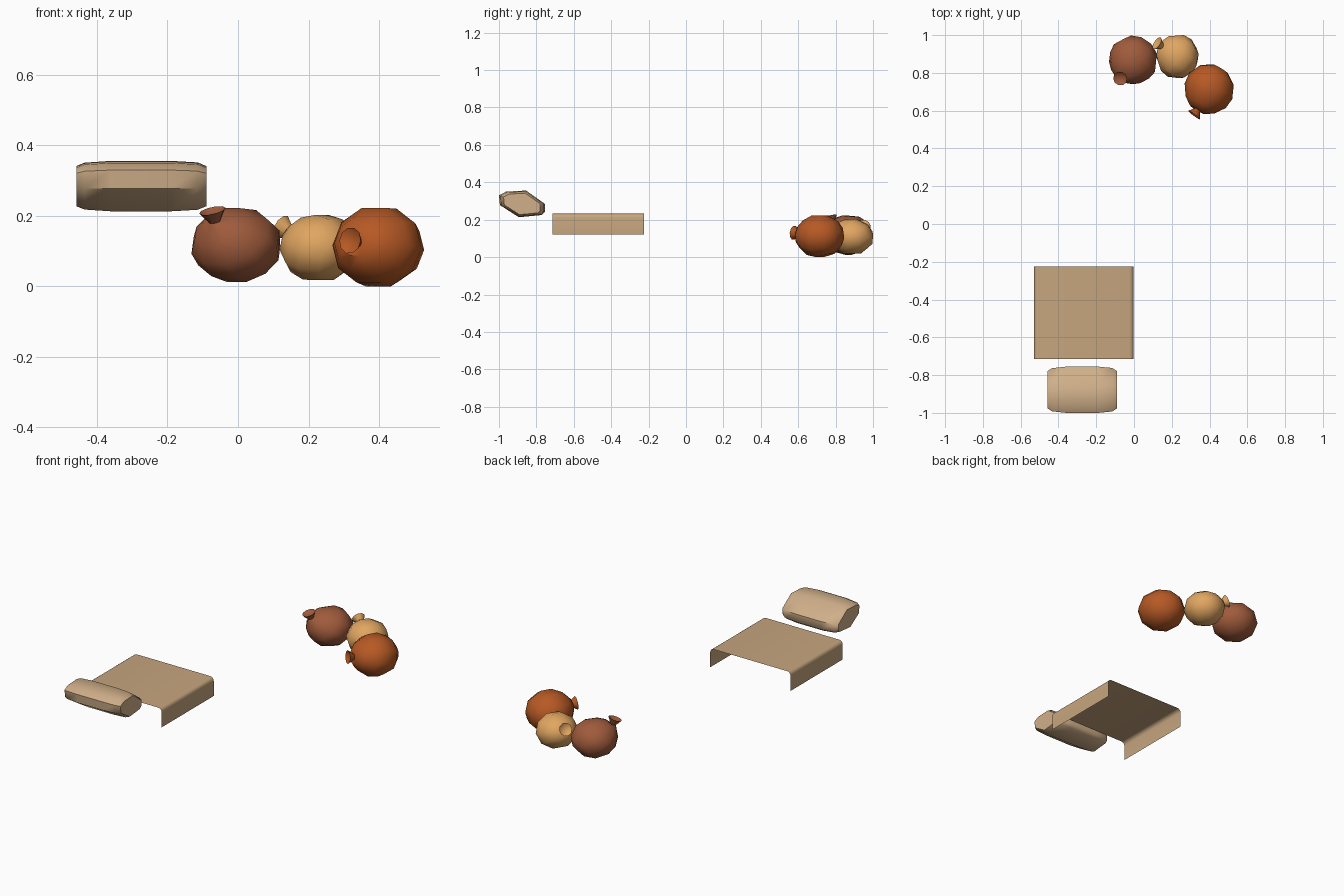
import bpy, bmesh, math
from mathutils import Vector

if "Cube" in bpy.data.objects:
    bpy.data.objects.remove(bpy.data.objects["Cube"])

def material(name, rgb):
    m = bpy.data.materials.new(name)
    m.diffuse_color = (*rgb, 1)
    m.use_nodes = True
    m.node_tree.nodes["Principled BSDF"].inputs["Base Color"].default_value = m.diffuse_color
    return m

def add_object(name, bm, mat, angle):
    bmesh.ops.recalc_face_normals(bm, faces=bm.faces)
    me = bpy.data.meshes.new(name)
    bm.to_mesh(me)
    bm.free()
    me.materials.append(mat)
    ob = bpy.data.objects.new(name, me)
    bpy.context.collection.objects.link(ob)
    bpy.ops.object.select_all(action='DESELECT')
    ob.select_set(True)
    bpy.context.view_layer.objects.active = ob
    bpy.ops.object.shade_smooth_by_angle(angle=math.radians(angle))
    return ob

def loft(name, rings, mat, angle, closed=True):
    """Bridge equal-sized rings of points; closed rings also get end caps."""
    bm = bmesh.new()
    loops = [[bm.verts.new(p) for p in r] for r in rings]
    n = len(loops[0])
    for a, b in zip(loops, loops[1:]):
        for i in range(n if closed else n - 1):
            j = (i + 1) % n
            bm.faces.new((a[i], a[j], b[j], b[i]))
    if closed:
        bm.faces.new(loops[0])
        bm.faces.new(loops[-1])
    return add_object(name, bm, mat, angle)

cream = material("cream", (0.63, 0.43, 0.25))
linen = material("linen", (0.57, 0.38, 0.21))
brown = material("brown", (0.35, 0.105, 0.045))
amber = material("amber", (0.75, 0.38, 0.12))
rust = material("rust", (0.47, 0.10, 0.018))

# Pillow: tilted cross-section (y, z) swept along x with pinched ends
section = [(-1.0, .33), (-.963, .35), (-.855, .356), (-.755, .285),
           (-.755, .24), (-.772, .225), (-.893, .213), (-.995, .278)]
cy, cz = -.877, .284
stations = [(-.458, .80), (-.435, .93), (-.36, 1), (-.19, 1), (-.115, .94), (-.09, .80)]
loft("pillow", [[(x, cy + (y - cy) * s, cz + (z - cz) * s) for y, z in section]
                for x, s in stations], cream, 50)

# Blanket: single open sheet with rounded shoulders, folded down at both sides
x0, x1, top, r = -.53, -.002, .232, .022
arc = [math.radians(a) for a in (0, 22.5, 45, 67.5, 90)]
profile = [(x0, .12)] + [(x0 + r - r * math.cos(a), top - r + r * math.sin(a)) for a in arc]
profile += [(x0 + x1 - x, z) for x, z in reversed(profile)]
sheet = loft("blanket", [[(x, y, z) for x, z in profile] for y in (-.715, -.225)],
             linen, 60, closed=False)
if sheet.data.polygons[len(profile) // 2 - 1].normal.z < 0:
    sheet.data.flip_normals()

def sack(name, mat, lo, hi, mouth, facing, mouth_r, sides=10):
    """Round sack filling a box, with a flared hollow mouth."""
    lo, hi, mouth = Vector(lo), Vector(hi), Vector(mouth)
    centre = (lo + hi) / 2
    axis, facing = (mouth - centre).normalized(), Vector(facing).normalized()
    ref = axis.cross(Vector((0, 0, 1)))

    def ring(c, n, rad):
        u = (ref - n * ref.dot(n)).normalized()
        v = n.cross(u)
        return [c + (u * math.cos(t) + v * math.sin(t)) * rad
                for t in (2 * math.pi * i / sides for i in range(sides))]

    # Belly rings, fitted to the box
    belly = [(-1, .38), (-.72, .80), (-.2, 1.03), (.25, .98), (.68, .68), (.9, .35)]
    body = [ring(axis * h, axis, rad) for h, rad in belly]
    pts = [p for rg in body for p in rg]
    for k in range(3):
        a, b = min(p[k] for p in pts), max(p[k] for p in pts)
        for p in pts:
            p[k] = lo[k] + (p[k] - a) * (hi[k] - lo[k]) / (b - a)
    # Tied neck, flared rim, hollow
    body += [ring(mouth - facing * .034, facing, mouth_r * .42),
             ring(mouth, facing, mouth_r),
             ring(mouth - facing * .012, facing, mouth_r * .55)]
    loft(name, body, mat, 40)

sack("brown_sack", brown, (-.132, .74, .012), (.12, .998, .222),
     (-.073, .77, .215), (-.2, -.25, .9), .038)
sack("amber_sack", amber, (.118, .772, .018), (.342, 1.0, .203),
     (.122, .957, .168), (-.75, .5, .45), .037)
sack("rust_sack", rust, (.268, .582, 0), (.528, .845, .222),
     (.318, .577, .13), (-.6, -.8, .12), .038)
